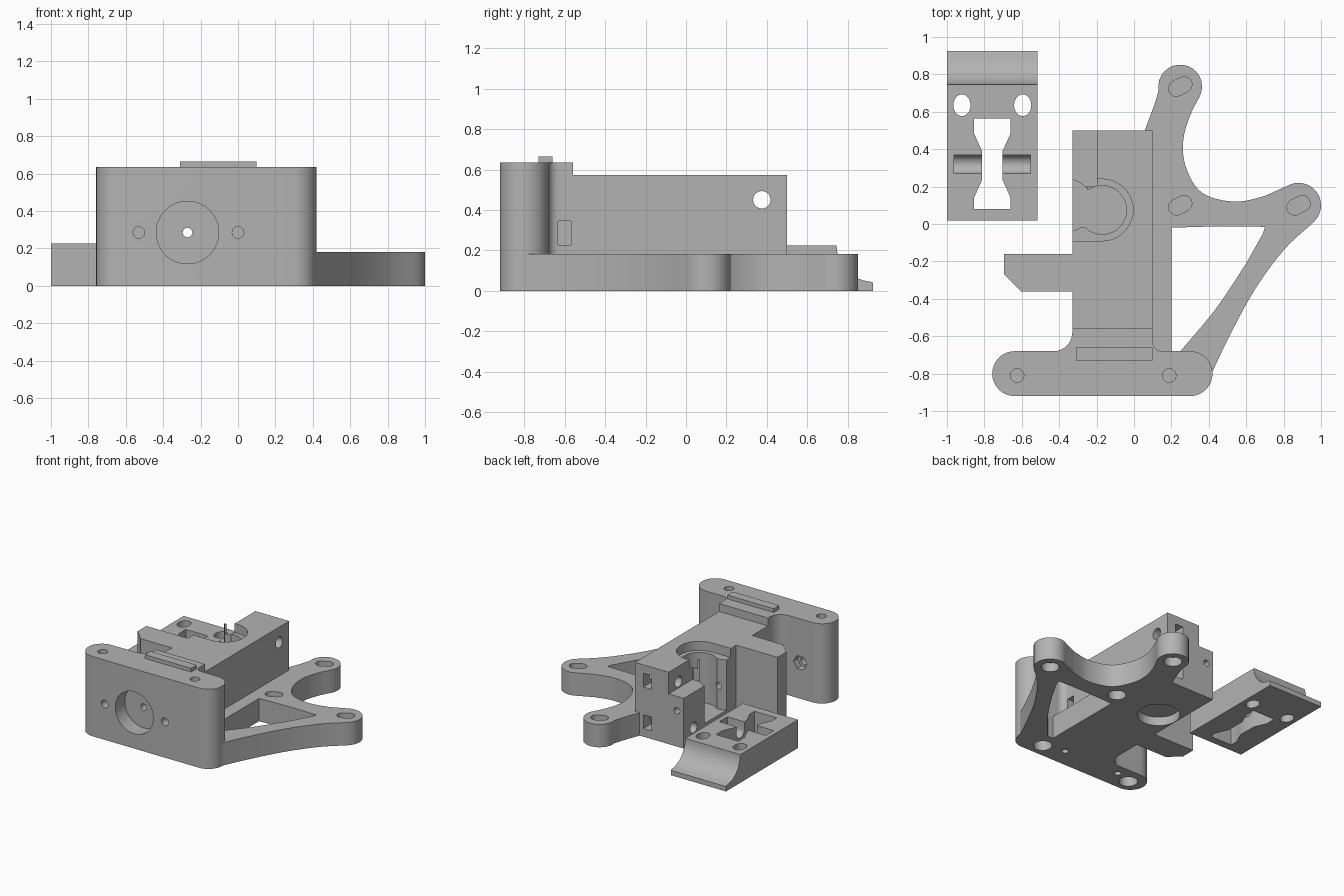
import bpy, bmesh
from math import sin, cos, pi, radians
from mathutils import Matrix, Vector

cube = bpy.data.objects.get("Cube")
if cube:
    bpy.data.objects.remove(cube, do_unlink=True)

grey = bpy.data.materials.new("light grey plastic")
grey.use_nodes = True
grey.diffuse_color = (0.45, 0.45, 0.45, 1)
grey.node_tree.nodes["Principled BSDF"].inputs["Base Color"].default_value = grey.diffuse_color


def arc(cx, cy, r, a0, a1, n=16, ry=None):
    """Points along an arc, angles in degrees."""
    angles = [radians(a0 + (a1 - a0) * i / n) for i in range(n + 1)]
    return [(cx + r * cos(a), cy + (ry or r) * sin(a)) for a in angles]


def smooth_path(pts, n=5):
    """Catmull-Rom curve through the points."""
    p = [Vector(q) for q in [pts[0]] + pts + [pts[-1]]]
    out = []
    for a, b, c, d in zip(p, p[1:], p[2:], p[3:]):
        for i in range(n):
            t = i / n
            out.append((2 * b + (c - a) * t + (2 * a - 5 * b + 4 * c - d) * t * t
                        + (3 * b - a - 3 * c + d) * t ** 3) / 2)
    return [tuple(v) for v in out] + [pts[-1]]


def prism(name, pts, lo, hi, axis="z"):
    """Extrude an outline: (x, y) along z, (x, z) along y or (y, z) along x."""
    place = {"z": lambda a, b, h: (a, b, h), "y": lambda a, b, h: (a, h, b),
             "x": lambda a, b, h: (h, a, b)}[axis]
    bm = bmesh.new()
    base = [bm.verts.new(place(a, b, lo)) for a, b in pts]
    top = [bm.verts.new(place(a, b, hi)) for a, b in pts]
    bm.faces.new(base)
    bm.faces.new(top)
    for i in range(len(pts)):
        j = (i + 1) % len(pts)
        bm.faces.new((base[i], base[j], top[j], top[i]))
    bmesh.ops.recalc_face_normals(bm, faces=bm.faces)
    mesh = bpy.data.meshes.new(name)
    bm.to_mesh(mesh)
    bm.free()
    mesh.materials.append(grey)
    ob = bpy.data.objects.new(name, mesh)
    bpy.context.collection.objects.link(ob)
    return ob


def box(name, x0, x1, y0, y1, z0, z1):
    return prism(name, [(x0, y0), (x1, y0), (x1, y1), (x0, y1)], z0, z1)


def rod(a, b, r, lo, hi, axis="z", n=32):
    return prism("cutter", arc(a, b, r, 0, 360, n)[:-1], lo, hi, axis)


def slot(x, y, length, r, angle, lo, hi):
    ob = prism("cutter", arc(length, 0, r, -90, 90, 10) + arc(-length, 0, r, 90, 270, 10), lo, hi)
    ob.data.transform(Matrix.Translation((x, y, 0)) @ Matrix.Rotation(radians(angle), 4, "Z"))
    return ob


def combine(target, tool, operation="DIFFERENCE"):
    mod = target.modifiers.new("combine", "BOOLEAN")
    mod.object, mod.operation, mod.solver = tool, operation, "EXACT"
    bpy.context.view_layer.objects.active = target
    bpy.ops.object.modifier_apply(modifier=mod.name)
    bpy.data.objects.remove(tool, do_unlink=True)


# Bracket plate with two lobed arms
outline = [(-0.2, -0.8), (0.4, -0.86)]
outline += smooth_path([(0.415, -0.8), (0.5, -0.62), (0.64, -0.36), (0.8, -0.14), (0.95, 0.0)])
outline += arc(0.88, 0.1, 0.12, -46, 110)
outline += smooth_path([(0.7, 0.15), (0.56, 0.12), (0.42, 0.14), (0.33, 0.2),
                        (0.27, 0.33), (0.265, 0.46), (0.3, 0.58), (0.345, 0.67)])
outline += arc(0.247, 0.735, 0.117, -25, 190) + [(0.11, 0.64), (0.05, 0.48), (-0.2, 0.48)]
body = prism("extruder_body", outline, 0, 0.182)
combine(body, prism("cutter", [(0.2, -0.02), (0.45, -0.012), (0.7, -0.015), (0.69, -0.05)]
        + smooth_path([(0.6, -0.21), (0.44, -0.45), (0.25, -0.678)]) + [(0.2, -0.678)], -0.1, 0.4))

# Main block, hinge lug, front flange with fillets, and top ridge
combine(body, box("block", -0.33, 0.1, -0.75, 0.5, 0, 0.572), "UNION")
combine(body, prism("lug", [(-0.25, -0.16), (-0.695, -0.16), (-0.695, -0.27),
                            (-0.605, -0.36), (-0.25, -0.36)], 0, 0.572), "UNION")
flange = (arc(-0.638, -0.8, 0.12, 90, 270) + arc(0.3, -0.8, 0.12, -90, 90)
          + arc(0.15, -0.63, 0.05, 270, 180, 6) + [(0.1, -0.56), (-0.33, -0.56)]
          + arc(-0.43, -0.58, 0.1, 0, -90, 10))
combine(body, prism("flange", flange, 0, 0.635), "UNION")
combine(body, box("ridge", -0.31, 0.098, -0.73, -0.66, 0.6, 0.665), "UNION")

# Round recess and screw holes in the front, with nut pockets behind
cutters = [rod(-0.27, 0.285, 0.167, -1, -0.8, "y", 48),
           rod(-0.27, 0.285, 0.026, -1, 1, "y", 16)]
for x in (-0.53, 0.0):
    cutters += [rod(x, 0.285, 0.031, -1, -0.55, "y", 20),
                rod(x, 0.285, 0.058, -0.73, -0.55 if x < -0.3 else -0.66, "y", 6),
                rod(x + (0.04 if x < -0.3 else 0.01), -0.77, 0.025, -0.1, 0.2, n=16)]
cutters.append(box("cutter", -0.06, 0.15, -0.632, -0.568, 0.227, 0.345))

# Vertical flange holes, wider from below
for x in (-0.625, 0.188):
    cutters += [rod(x, -0.81, 0.036, 0.3, 0.8), rod(x, -0.81, 0.068, -0.1, 0.25)]

# Adjusting slots on top of the plate, round counterbores below
for x, y in ((0.247, 0.735), (0.88, 0.1), (0.247, 0.1)):
    cutters += [slot(x, y, 0.023, 0.042, 27, 0.09, 0.25), rod(x, y, 0.066, -0.1, 0.075)]

# Drive gear chamber open on one side, with a shoulder and a thin floor
cutters += [prism("cutter", arc(-0.17, 0.075, 0.165, -90, 90, 24)
                  + [(-0.22, 0.24), (-0.26, 0.17), (-0.4, 0.17), (-0.4, -0.09)], 0.5, 0.7),
            rod(-0.17, 0.075, 0.13, 0.1, 0.6, n=48),
            box("cutter", -0.4, -0.2, -0.02, 0.17, 0.1, 0.6),
            rod(-0.36, 0.1, 0.14, 0.1, 0.6, n=40),
            rod(-0.17, 0.075, 0.155, -0.1, 0.07, n=48)]

# Stepped rear corner, cross holes and rear nut slots
cutters += [box("cutter", -0.4, -0.197, 0.2, 0.6, 0.4, 0.7),
            rod(0.375, 0.45, 0.043, -0.4, 0.2, "x"),
            rod(0.375, 0.12, 0.043, -0.4, 0.05, "x")]
for z in (0.12, 0.45):
    cutters.append(box("cutter", -0.045, 0.025, 0.32, 0.6, z - 0.055, z + 0.055))
for cutter in cutters:
    combine(body, cutter)

# Separate idler plate with a concave lip
profile = ([(0.018, 0), (0.925, 0), (0.925, 0.04)]
           + arc(0.925, 0.225, 0.18, 265, 180, 16) + [(0.735, 0.225), (0.018, 0.225)])
idler = prism("idler_plate", profile, -1, -0.515, "x")

# Waisted window, axle groove and oval screw holes
mid = -0.7575
side = [(0.098, 0.08), (0.098, 0.14), (0.055, 0.235), (0.055, 0.39), (0.098, 0.485), (0.098, 0.565)]
window = [(mid + w, y) for w, y in side] + [(mid - w, y) for w, y in reversed(side)]
cuts = [prism("cutter", window, -0.1, 0.4),
        prism("cutter", arc(0.32, 0.165, 0.05, 180, 360, 16) + [(0.37, 0.3), (0.27, 0.3)],
              -0.963, -0.553, "x")]
for x in (-0.92, -0.595):
    cuts.append(prism("cutter", arc(x, 0.635, 0.046, 0, 360, 32, 0.058)[:-1], -0.1, 0.4))
for cutter in cuts:
    combine(idler, cutter)

# Smooth the curved walls, keep the corners sharp
for ob in (body, idler):
    bpy.ops.object.select_all(action="DESELECT")
    ob.select_set(True)
    bpy.context.view_layer.objects.active = ob
    bpy.ops.object.shade_smooth_by_angle(angle=radians(25))
